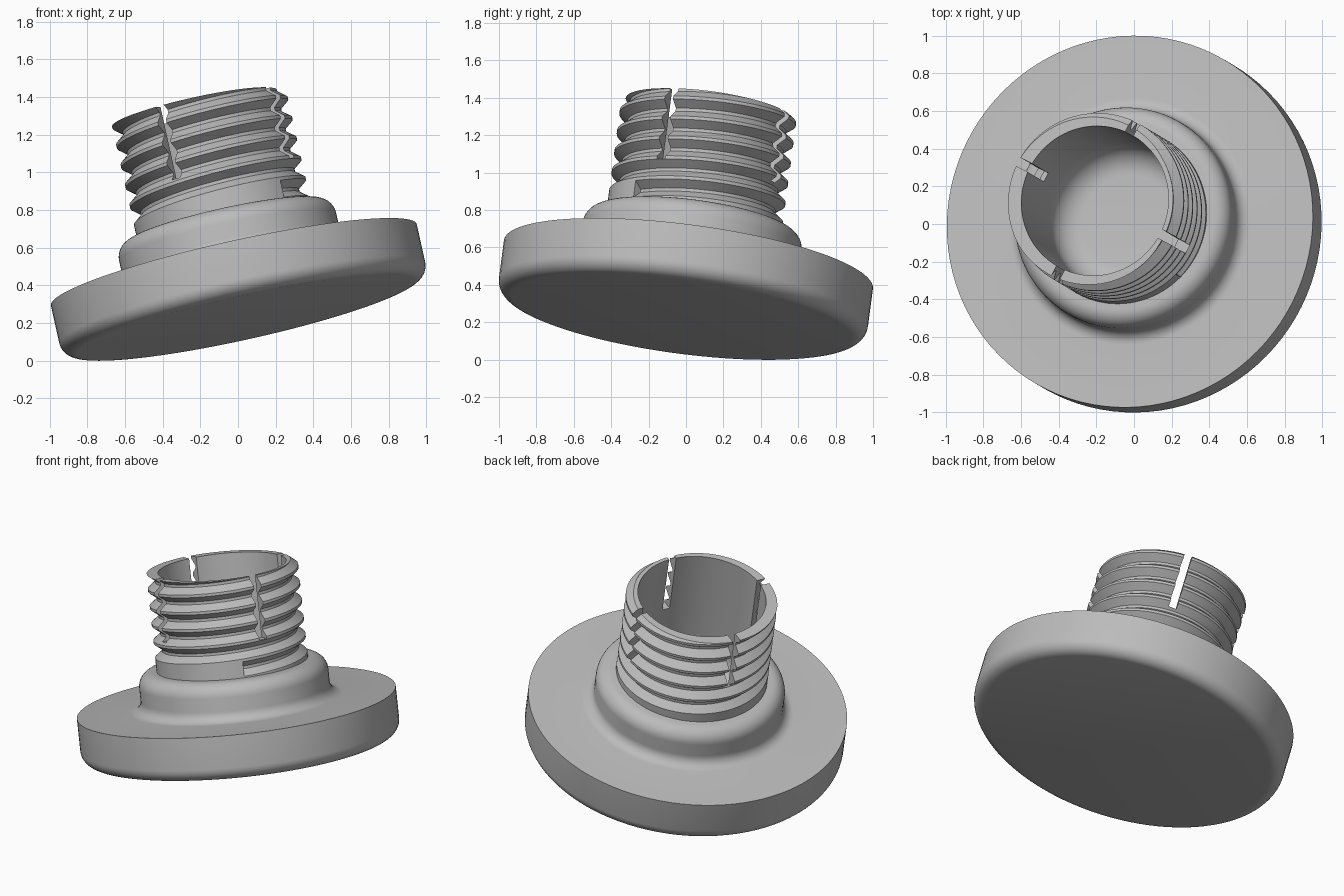
import bpy, bmesh, math
from mathutils import Matrix, Vector

cube = bpy.data.objects.get("Cube")
if cube:
    bpy.data.objects.remove(cube, do_unlink=True)

# One plain grey for everything
grey = bpy.data.materials.new("plain_grey")
grey.use_nodes = True
COLOR = (0.5, 0.5, 0.5, 1)
grey.diffuse_color = COLOR
grey.node_tree.nodes["Principled BSDF"].inputs["Base Color"].default_value = COLOR

# Tilted frame: local z is the plug axis, local origin is the middle of the flange top
axis = Vector((-0.222, 0.132, 1)).normalized()
tilt = Vector((0, 0, 1)).rotation_difference(axis).to_matrix().to_4x4()
PLACE = Matrix.Translation((-0.022, 0.013, 0.5085)) @ tilt

SEG = 96
TUBE_BOTTOM, TUBE_TOP = 0.24, 0.864
INNER_R, CREST_R, ROOT_R = 0.40, 0.472, 0.425
PITCH, START_H = 0.11, 0.30
START_ANGLE = math.radians(-45)


def finish(bm, name):
    bmesh.ops.remove_doubles(bm, verts=bm.verts, dist=1e-5)
    bmesh.ops.recalc_face_normals(bm, faces=bm.faces)
    mesh = bpy.data.meshes.new(name)
    bm.to_mesh(mesh)
    bm.free()
    mesh.materials.append(grey)
    obj = bpy.data.objects.new(name, mesh)
    bpy.context.collection.objects.link(obj)
    return obj


def make_active(obj):
    bpy.ops.object.select_all(action='DESELECT')
    obj.select_set(True)
    bpy.context.view_layer.objects.active = obj


def arc(cx, cz, r, a0, a1, steps=8):
    angles = [math.radians(a0 + (a1 - a0) * i / steps) for i in range(steps + 1)]
    return [(cx + r * math.cos(a), cz + r * math.sin(a)) for a in angles]


def stitch(bm, columns):
    # Quads between neighbouring columns of vertices
    for a, b in zip(columns, columns[1:]):
        for i in range(len(a) - 1):
            bm.faces.new((a[i], b[i], b[i + 1], a[i + 1]))


def point(r, angle, h):
    return (r * math.cos(angle), r * math.sin(angle), h)


# Flange with rounded lower edge, rounded boss and the closed end of the bore
profile = [(0, -0.287)]
profile += arc(0.915, -0.207, 0.08, -90, 0)
profile += [(0.995, 0)]
profile += arc(0.66, 0.07, 0.07, 270, 180)
profile += arc(0.50, 0.155, 0.09, 0, 90)
profile += [(INNER_R, 0.245)]
profile += arc(INNER_R - 0.15, 0.15, 0.15, 0, -90)
profile += [(0, 0)]
bm = bmesh.new()
stitch(bm, [[bm.verts.new(point(r, math.tau * c / SEG, h)) for r, h in profile]
            for c in range(SEG + 1)])
flange = finish(bm, "flange_and_boss")


# Threaded tube: a helical groove that starts abruptly in a plain collar
def thread_radius(u):
    if u < -0.5:
        return CREST_R
    away = abs(u - round(u))
    t = min(1, max(0, (away - 0.08) / 0.34))
    return ROOT_R + (CREST_R - ROOT_R) * t


steps = [k + s for k in range(-1, 7) for s in (-0.42, -0.08, 0.08, 0.42)]
bm = bmesh.new()
columns = []
for c in range(SEG + 1):
    turn = c / SEG
    angle = START_ANGLE + math.tau * turn
    ring = [(INNER_R, TUBE_BOTTOM), (CREST_R, TUBE_BOTTOM)]
    for u in steps:
        h = min(TUBE_TOP, max(TUBE_BOTTOM, START_H + PITCH * (u + turn)))
        ring.append((thread_radius((h - START_H) / PITCH - turn), h))
    ring += [(INNER_R, TUBE_TOP), (INNER_R, TUBE_BOTTOM)]
    columns.append([bm.verts.new(point(r, angle, h)) for r, h in ring])
stitch(bm, columns)
# Step wall where the groove begins
groove, collar = columns[0][6:10], columns[-1][2:6]
bm.faces.new(groove + [collar[2], collar[1]])
tube = finish(bm, "threaded_tube")

# Two crossed cutters make the four slots in the tube end
for degrees in (63, 153):
    bm = bmesh.new()
    bmesh.ops.create_cube(bm, size=1, matrix=Matrix.Rotation(math.radians(degrees), 4, 'Z')
                          @ Matrix.Translation((0, 0, 0.765))
                          @ Matrix.Diagonal((1.2, 0.05, 0.6, 1)))
    cutter = finish(bm, "slot_cutter")
    cutter.hide_render = True
    cut = tube.modifiers.new("slots", 'BOOLEAN')
    cut.operation = 'DIFFERENCE'
    cut.solver = 'EXACT'
    cut.object = cutter
    make_active(tube)
    bpy.ops.object.modifier_apply(modifier=cut.name)
    bpy.data.objects.remove(cutter, do_unlink=True)

# Shade and tilt into place
for obj in (flange, tube):
    obj.data.transform(PLACE)
    make_active(obj)
    bpy.ops.object.shade_smooth_by_angle(angle=math.radians(25))
